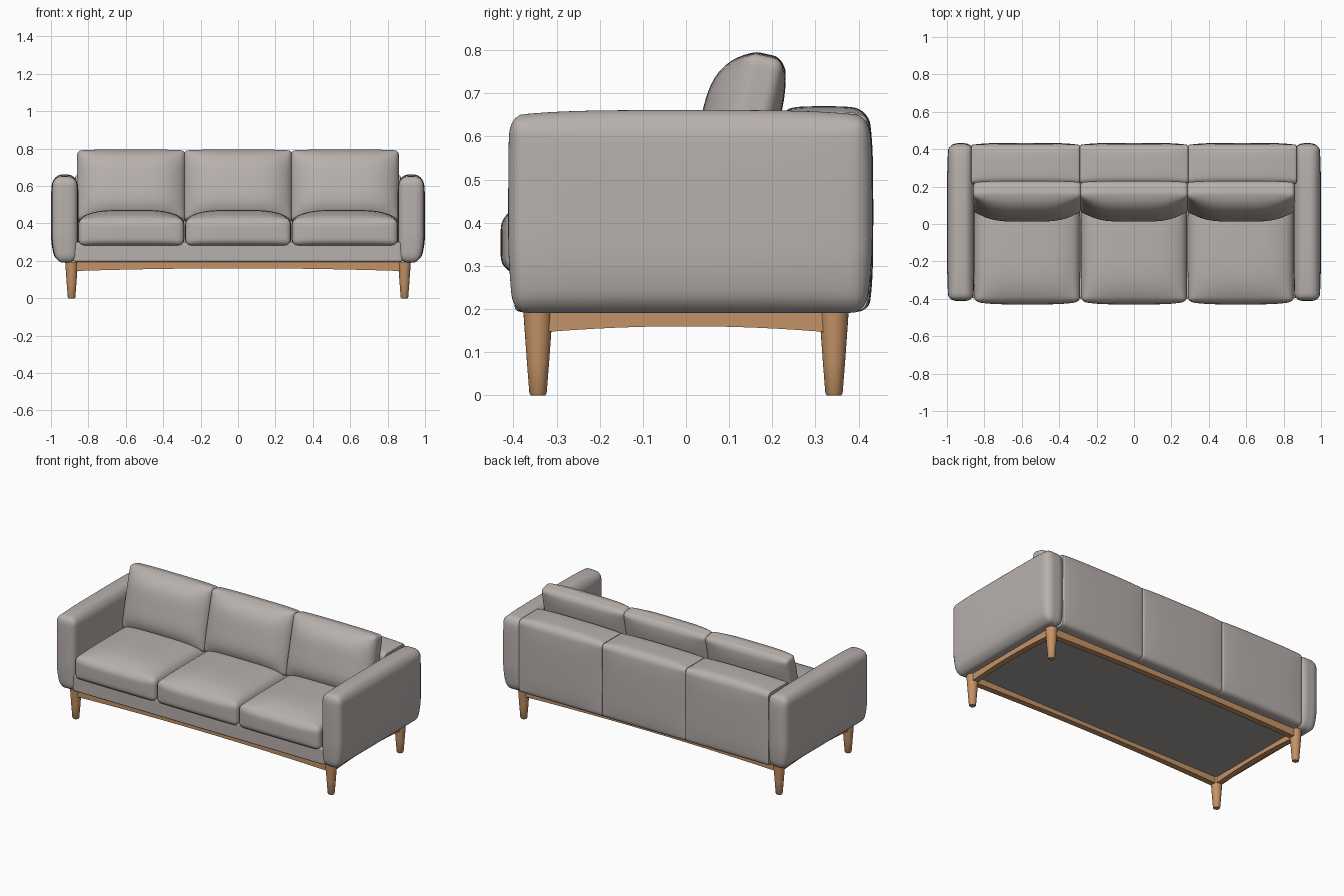
import bpy, bmesh, math
from mathutils import Vector, Matrix

cube = bpy.data.objects.get("Cube")
if cube:
    bpy.data.objects.remove(cube, do_unlink=True)


def material(name, rgb):
    m = bpy.data.materials.new(name)
    m.use_nodes = True
    colour = (*rgb, 1.0)
    m.diffuse_color = colour
    m.node_tree.nodes["Principled BSDF"].inputs["Base Color"].default_value = colour
    return m


FABRIC = material("warm grey fabric", (0.48, 0.44, 0.42))
WOOD = material("oak wood", (0.56, 0.29, 0.135))
LINING = material("grey lining", (0.37, 0.355, 0.34))
parts = []


def finish(name, bm, mat, matrix=None):
    bmesh.ops.recalc_face_normals(bm, faces=bm.faces)
    if matrix:
        bm.transform(matrix)
    mesh = bpy.data.meshes.new(name)
    bm.to_mesh(mesh)
    bm.free()
    mesh.materials.append(mat)
    obj = bpy.data.objects.new(name, mesh)
    bpy.context.collection.objects.link(obj)
    parts.append(obj)
    return obj


def padded_box(name, low, high, radii, bulge_low=(0, 0, 0), bulge_high=(0, 0, 0),
               tilt=0.0, shape=None):
    """Rounded upholstery block whose faces swell outward in the middle."""
    low, high = Vector(low), Vector(high)
    centre, half = (low + high) / 2, (high - low) / 2
    bm = bmesh.new()
    bmesh.ops.create_cube(bm, size=2)
    bmesh.ops.subdivide_edges(bm, edges=bm.edges, cuts=27, use_grid_fill=True)
    for v in bm.verts:
        # crowd the grid towards the edges, then round them
        p = Vector([math.sin(c * math.pi / 2) * h for c, h in zip(v.co, half)])
        core = Vector([max(r - h, min(h - r, c)) for c, h, r in zip(p, half, radii)])
        d = Vector([(c - q) / r for c, q, r in zip(p, core, radii)]).normalized()
        p = core + Vector([a * r for a, r in zip(d, radii)])
        u = [c / h for c, h in zip(p, half)]
        for a in range(3):
            b, c = (a + 1) % 3, (a + 2) % 3
            swell = max(0, 1 - u[b] ** 4) * max(0, 1 - u[c] ** 4) * u[a]
            p[a] += swell * (bulge_high[a] if u[a] > 0 else bulge_low[a])
        if shape:
            p = shape(p, u)
        v.co = p
    return finish(name, bm, FABRIC,
                  Matrix.Translation(centre) @ Matrix.Rotation(tilt, 4, 'X'))


# Arms: narrower towards the floor on the outside
def arm_shape(side):
    def shape(p, u):
        drop = max(0, -u[2] - 0.35) / 0.65
        p.y *= 1 - 0.018 * drop
        if u[0] * side > 0:
            p.x -= side * 0.022 * drop ** 2 * abs(u[0])
        return p
    return shape


for side, label in ((1, "left"), (-1, "right")):
    xs = sorted((side * 0.86, side * 0.992))
    padded_box(label + "_arm", (xs[0], -0.408, 0.191), (xs[1], 0.422, 0.648),
               (0.05, 0.028, 0.045), (0.008, 0.004, 0), (0.008, 0.01, 0.013),
               shape=arm_shape(side))

# Seat base
padded_box("seat_base", (-0.88, -0.397, 0.193), (0.88, 0.3, 0.3), (0.02, 0.015, 0.012))

# Three bays: back panel, seat cushion and leaning back cushion
for i, label in enumerate(("right", "middle", "left")):
    x = (i - 1) * 0.571
    px = (i - 1) * 0.58
    padded_box(label + "_back_panel", (px - 0.291, 0.215, 0.193), (px + 0.291, 0.423, 0.655),
               (0.004, 0.03, 0.025), (0, 0, 0), (0, 0.011, 0.015))
    padded_box(label + "_seat_cushion", (x - 0.281, -0.415, 0.283), (x + 0.281, 0.2, 0.425),
               (0.03, 0.02, 0.032), (0.003, 0.015, 0), (0.003, 0, 0.047))
    padded_box(label + "_back_cushion", (x - 0.288, 0.1, 0.405), (x + 0.288, 0.185, 0.79),
               (0.02, 0.025, 0.022), (0.003, 0.073, 0), (0.003, 0.022, 0.006),
               tilt=-math.radians(13))


# Wooden frame: arched rails
def rail(name, length, angle, offset):
    bm = bmesh.new()
    steps, half, thick = 16, length / 2, 0.036
    ts = [2 * k / steps - 1 for k in range(steps + 1)]
    outline = [(t * half, 0.145 + 0.015 * (1 - t * t)) for t in ts]
    outline += [(half, 0.194), (-half, 0.194)]
    face = bm.faces.new([bm.verts.new((x, -thick / 2, z)) for x, z in outline])
    ext = bmesh.ops.extrude_face_region(bm, geom=[face])
    verts = [g for g in ext["geom"] if isinstance(g, bmesh.types.BMVert)]
    bmesh.ops.translate(bm, verts=verts, vec=(0, thick, 0))
    finish(name, bm, WOOD, Matrix.Translation(offset) @ Matrix.Rotation(angle, 4, 'Z'))


LEG_X, LEG_Y = 0.89, 0.343
for s, label in ((-1, "front"), (1, "back")):
    rail(label + "_rail", 2 * LEG_X, 0, (0, s * LEG_Y, 0))
for s, label in ((-1, "right"), (1, "left")):
    rail(label + "_rail", 2 * LEG_Y, math.pi / 2, (s * LEG_X, 0, 0))


# Turned tapered legs
def leg(name, x, y):
    bm = bmesh.new()
    profile = [(0, 0), (0.017, 0), (0.02, 0.004), (0.026, 0.08), (0.031, 0.15),
               (0.034, 0.195), (0, 0.195)]
    verts = [bm.verts.new((r, 0, z)) for r, z in profile]
    edges = [bm.edges.new(pair) for pair in zip(verts, verts[1:])]
    bmesh.ops.spin(bm, geom=verts + edges, cent=(0, 0, 0), axis=(0, 0, 1),
                   angle=2 * math.pi, steps=28)
    bmesh.ops.remove_doubles(bm, verts=bm.verts, dist=0.0001)
    finish(name, bm, WOOD, Matrix.Translation((x, y, 0)))


for sy, depth in ((-1, "front"), (1, "back")):
    for sx, label in ((-1, "right"), (1, "left")):
        leg(f"{depth}_{label}_leg", sx * LEG_X, sy * LEG_Y)

# Underside lining inside the frame
bm = bmesh.new()
bmesh.ops.create_cube(bm, size=1)
finish("underside_lining", bm, LINING,
       Matrix.Translation((0, 0, 0.189)) @ Matrix.Diagonal((2 * LEG_X, 2 * LEG_Y, 0.008, 1)))

# Smooth upholstery and legs while keeping crisp edges
bpy.ops.object.select_all(action='DESELECT')
for obj in parts:
    obj.select_set(True)
bpy.context.view_layer.objects.active = parts[0]
bpy.ops.object.shade_smooth_by_angle(angle=math.radians(40))
